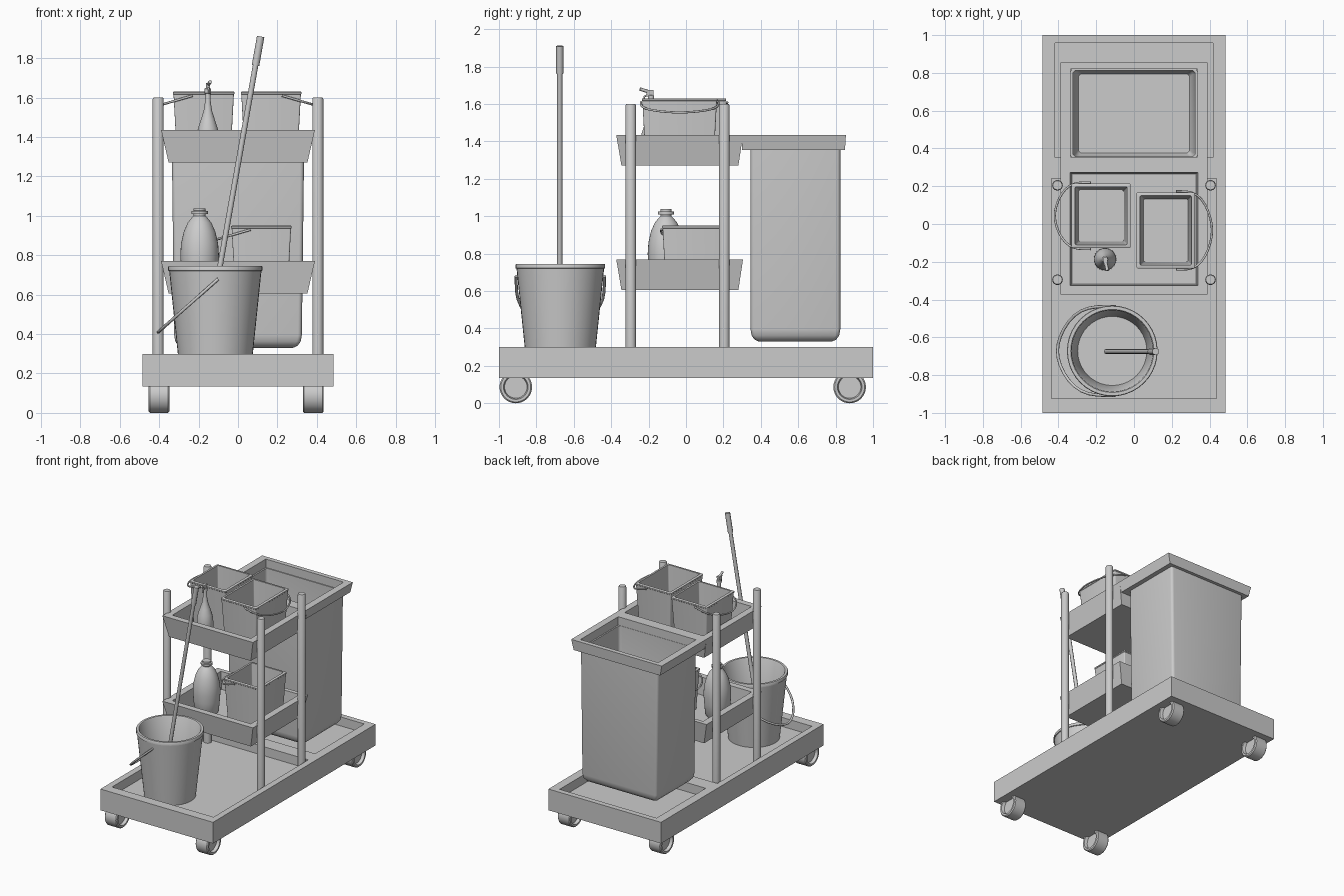
import bpy, bmesh
from math import sin, cos, pi
from mathutils import Matrix, Vector

if "Cube" in bpy.data.objects:
    bpy.data.objects.remove(bpy.data.objects["Cube"])


def finish(name, bm, smooth=True):
    bmesh.ops.recalc_face_normals(bm, faces=bm.faces)
    me = bpy.data.meshes.new(name)
    bm.to_mesh(me)
    bm.free()
    ob = bpy.data.objects.new(name, me)
    bpy.context.collection.objects.link(ob)
    bpy.ops.object.select_all(action='DESELECT')
    ob.select_set(True)
    bpy.context.view_layer.objects.active = ob
    if smooth:
        bpy.ops.object.shade_smooth_by_angle(angle=0.6)
    return ob


def skin(bm, loops, closed):
    """Bridge consecutive vertex loops; cap the ends unless closed."""
    vs = [[bm.verts.new(p) for p in lp] for lp in loops]
    n = len(vs[0])
    pairs = list(zip(vs, vs[1:])) + ([(vs[-1], vs[0])] if closed else [])
    for a, b in pairs:
        for i in range(n):
            j = (i + 1) % n
            bm.faces.new((a[i], a[j], b[j], b[i]))
    if not closed:
        bm.faces.new(vs[0])
        bm.faces.new(vs[-1])


def loft(name, rings, radius=0, closed=False, smooth=True):
    """Stack of rectangles (x0, x1, y0, y1, z), optionally with round corners."""
    loops = []
    for x0, x1, y0, y1, z in rings:
        if radius:
            r = radius
            corners = [(x1 - r, y1 - r), (x0 + r, y1 - r), (x0 + r, y0 + r), (x1 - r, y0 + r)]
            loops.append([(cx + r * cos((q + k / 4) * pi / 2), cy + r * sin((q + k / 4) * pi / 2), z)
                          for q, (cx, cy) in enumerate(corners) for k in range(5)])
        else:
            loops.append([(x1, y1, z), (x0, y1, z), (x0, y0, z), (x1, y0, z)])
    bm = bmesh.new()
    skin(bm, loops, closed)
    return finish(name, bm, smooth)


def lathe(name, profile, matrix, segs=32):
    """Revolve (radius, z) points around local z."""
    bm = bmesh.new()
    skin(bm, [[(r * cos(2 * pi * i / segs), r * sin(2 * pi * i / segs), z) for i in range(segs)]
              for r, z in profile], False)
    bm.transform(matrix)
    return finish(name, bm)


def wire(name, pts, r):
    cu = bpy.data.curves.new(name, 'CURVE')
    cu.dimensions = '3D'
    cu.bevel_depth = r
    cu.bevel_resolution = 2
    cu.use_fill_caps = True
    sp = cu.splines.new('POLY')
    sp.points.add(len(pts) - 1)
    for p, q in zip(sp.points, pts):
        p.co = (*q, 1)
    ob = bpy.data.objects.new(name, cu)
    bpy.context.collection.objects.link(ob)
    bpy.ops.object.select_all(action='DESELECT')
    ob.select_set(True)
    bpy.context.view_layer.objects.active = ob
    bpy.ops.object.convert(target='MESH')


def bail(name, c, half, dx, dz, r=0.006):
    """Half-loop handle pivoting on the y sides of a bucket."""
    wire(name, [(c[0] + dx * sin(t), c[1] + half * cos(t) * (1 + 0.12 * sin(2 * t) ** 2), c[2] + dz * sin(t))
                for t in [pi * i / 20 for i in range(21)]], r)


T = Matrix.Translation

# Base platform with two recesses
base = loft("base_platform", [(-.485, .485, -1, 1, .135), (-.485, .485, -1, 1, .30)], smooth=False)
for x, y0, y1 in ((.437, -.925, .24), (.417, .353, .958)):
    cut = loft("recess_cutter", [(-x, x, y0, y1, .23), (-x, x, y0, y1, .4)], smooth=False)
    mod = base.modifiers.new("recess", 'BOOLEAN')
    mod.object = cut
    mod.solver = 'EXACT'
    bpy.context.view_layer.objects.active = base
    bpy.ops.object.modifier_apply(modifier=mod.name)
    bpy.data.objects.remove(cut)

# Wheels with dished hubs
wheel = [(.06, -.03), (.066, -.053), (.08, -.053), (.087, -.046),
         (.087, .046), (.08, .053), (.066, .053), (.06, .03)]
for x in (-.401, .382):
    for y in (-.91, .875):
        lathe("wheel", wheel, T((x, y, .087)) @ Matrix.Rotation(pi / 2, 4, 'Y'))

# Upright posts
for x in (-.405, .405):
    for y in (-.295, .205):
        lathe("post", [(.028, .225), (.028, 1.592), (.024, 1.6)], T((x, y, 0)), 24)

# Two tapered trays
for name, z in (("lower_tray", .605), ("upper_tray", 1.27)):
    loft(name, [(-.352, .352, -.345, .28, z), (-.39, .39, -.373, .305, z + .165),
                (-.338, .338, -.325, .272, z + .165), (-.328, .328, -.318, .265, z + .03)], smooth=False)

# Bin support frame and open bin
loft("bin_frame", [(-.39, .39, .30, .855, 1.435), (-.372, .372, .30, .85, 1.355),
                   (-.335, .335, .355, .82, 1.355), (-.335, .335, .355, .82, 1.435)],
     closed=True, smooth=False)


def inset(d, z, s=0):
    return (-.336 + d + s, .336 - d - s, .345 + d, .825 - d, z)


loft("bin", [inset(.045, .33, .012), inset(.022, .34, .012), inset(.006, .362, .012), inset(0, .395, .012),
             inset(0, 1.37), inset(.012, 1.37), inset(.012, .40, .012), inset(.03, .36, .012)], radius=.02)


# Square pails with wire handles
def pail(name, x0, x1, y0, y1, top, side):
    def ring(d, z):
        return (x0 + d, x1 - d, y0 + d, y1 - d, z)
    loft(name, [ring(.02, top - .33), ring(.003, top - .015), ring(0, top - .012), ring(0, top - .003),
                ring(.004, top), ring(.018, top), ring(.036, top - .31)], radius=.008)
    cx = (x0 + x1) / 2 + side * .055
    bail(name + "_handle", (cx, (y0 + y1) / 2, top - .02), (y1 - y0) / 2 + .005, side * .19, -.055)


pail("left_pail", -.33, -.018, -.128, .215, 1.63, -1)
pail("right_pail", .014, .322, -.236, .168, 1.63, 1)
pail("lower_pail", -.035, .272, -.128, .215, .95, -1)

# Round mop bucket and handle
bx, by = -.115, -.672
lathe("mop_bucket", [(.183, .23), (.234, .72), (.24, .722), (.24, .74), (.237, .745), (.22, .745),
                     (.215, .738), (.183, .36)], T((bx, by, 0)), 40)
bail("mop_bucket_handle", (-.10, by, .68), .236, -.305, -.27, .008)

# Leaning mop pole with thicker grip
a, b = Vector((-.145, -.675, .44)), Vector((.115, -.675, 1.91))
wire("mop_pole", [a, b], .014)
wire("mop_grip", [a.lerp(b, .9), b], .019)

# Cleaning bottle on the lower tray
lathe("bottle", [(.075, .635), (.086, .65), (.094, .74), (.098, .80), (.094, .86), (.08, .92), (.06, .965),
                 (.04, .99), (.03, 1.0), (.03, 1.008), (.042, 1.01), (.042, 1.024), (.03, 1.026),
                 (.03, 1.038)], T((-.195, -.107, 0)))

# Spray bottle with pump head
sx, sy = -.153, -.187
lathe("spray_bottle", [(.055, 1.30), (.06, 1.31), (.058, 1.40), (.05, 1.445), (.035, 1.49), (.022, 1.53),
                       (.015, 1.575), (.013, 1.62), (.017, 1.622), (.017, 1.645), (.01, 1.648)],
      T((sx, sy, 0)), 24)
loft("spray_head", [(sx - .009, sx + .009, sy - .02, sy + .012, 1.64),
                    (sx - .009, sx + .012, sy - .03, sy + .012, 1.675)], smooth=False)
wire("spray_nozzle", [(sx, sy, 1.662), (sx + .012, sy - .06, 1.68)], .009)
wire("spray_trigger", [(sx, sy - .015, 1.65), (sx + .006, sy - .035, 1.64), (sx + .006, sy - .038, 1.62)], .005)
